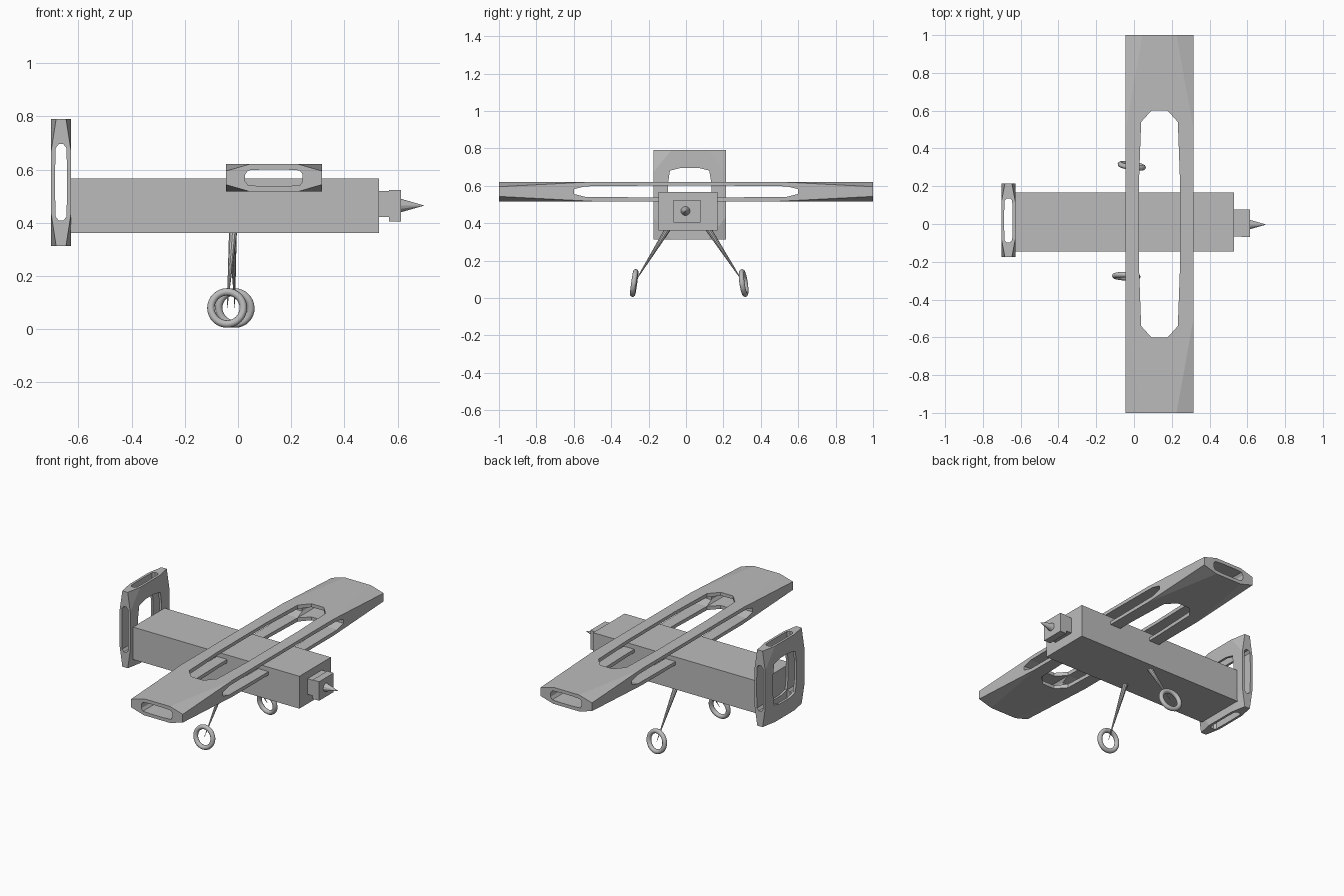
import bpy, bmesh, math
from mathutils import Vector, Matrix
from itertools import product

cube = bpy.data.objects.get("Cube")
if cube:
    bpy.data.objects.remove(cube, do_unlink=True)

GREY = (0.5, 0.5, 0.5, 1.0)
mat = bpy.data.materials.new("plain grey")
mat.use_nodes = True
mat.diffuse_color = GREY
mat.node_tree.nodes["Principled BSDF"].inputs["Base Color"].default_value = GREY


def finish(name, bm):
    bmesh.ops.recalc_face_normals(bm, faces=bm.faces)
    mesh = bpy.data.meshes.new(name)
    bm.to_mesh(mesh)
    bm.free()
    mesh.materials.append(mat)
    ob = bpy.data.objects.new(name, mesh)
    bpy.context.collection.objects.link(ob)
    return ob


def box_matrix(lo, hi):
    lo, hi = Vector(lo), Vector(hi)
    return Matrix.Translation((lo + hi) / 2) @ Matrix.Diagonal((hi - lo) / 2).to_4x4()


def box(name, lo, hi):
    bm = bmesh.new()
    bmesh.ops.create_cube(bm, size=2, matrix=box_matrix(lo, hi))
    return finish(name, bm)


def taper(name, start, end, radius, sides):
    """Cone from a round base at start to a point at end."""
    start, end = Vector(start), Vector(end)
    axis = end - start
    turn = axis.to_track_quat("Z", "Y").to_matrix().to_4x4()
    bm = bmesh.new()
    bmesh.ops.create_cone(bm, cap_ends=True, segments=sides, radius1=radius,
                          radius2=0.001, depth=axis.length,
                          matrix=Matrix.Translation((start + end) / 2) @ turn)
    return finish(name, bm)


def rounded_hole():
    """Outline of a window in a face that runs from -1 to 1."""
    quarter = [(0.6, 0.24), (0.54, 0.54), (0.24, 0.6)]
    points = []
    for _ in range(4):
        points += quarter
        quarter = [(-v, u) for u, v in quarter]
    return points


def frame(name, lo, hi):
    """Box with clipped corners and a window bored along every axis."""
    place = box_matrix(lo, hi)
    bm = bmesh.new()
    for signs in product((-1, 1), repeat=3):
        for axis in range(3):
            point = Vector(signs)
            point[axis] *= 0.5
            bm.verts.new(point)
    bmesh.ops.convex_hull(bm, input=bm.verts)
    bmesh.ops.dissolve_limit(bm, angle_limit=0.01, verts=bm.verts, edges=bm.edges)
    bm.transform(place)
    ob = finish(name, bm)

    cutters = []
    for axis in range(3):
        bm = bmesh.new()
        ring = []
        for u, v in rounded_hole():
            point = [u, v]
            point.insert(axis, -1.5)
            ring.append(bm.verts.new(point))
        face = bm.faces.new(ring)
        made = bmesh.ops.extrude_face_region(bm, geom=[face])["geom"]
        shift = Vector()
        shift[axis] = 3
        bmesh.ops.translate(bm, vec=shift, verts=[g for g in made if isinstance(g, bmesh.types.BMVert)])
        bm.transform(place)
        cutter = finish("window_cutter", bm)
        cutter.hide_render = True
        cutters.append(cutter)
        mod = ob.modifiers.new("window", "BOOLEAN")
        mod.operation = "DIFFERENCE"
        mod.solver = "EXACT"
        mod.object = cutter

    # Bake the cuts, then drop the cutters
    bpy.context.view_layer.update()
    graph = bpy.context.evaluated_depsgraph_get()
    baked = bpy.data.meshes.new_from_object(ob.evaluated_get(graph))
    ob.modifiers.clear()
    ob.data = baked
    for cutter in cutters:
        bpy.data.objects.remove(cutter, do_unlink=True)
    return ob


def wheel(name, centre, lean, yaw):
    bpy.ops.mesh.primitive_torus_add(
        location=centre, rotation=(math.radians(90 + lean), 0, math.radians(yaw)),
        major_radius=0.061, minor_radius=0.014, major_segments=32, minor_segments=12)
    ob = bpy.context.object
    ob.name = name
    ob.data.materials.append(mat)
    bpy.ops.object.shade_smooth_by_angle(angle=math.radians(40))


# Body, wing and tail
box("fuselage", (-0.63, -0.146, 0.362), (0.53, 0.168, 0.566))
frame("wing", (-0.045, -1, 0.517), (0.315, 1, 0.621))
frame("tail_frame", (-0.702, -0.175, 0.313), (-0.628, 0.214, 0.791))

# Nose
box("nose_block", (0.53, -0.065, 0.422), (0.568, 0.077, 0.52))
box("nose_plate", (0.568, -0.068, 0.404), (0.613, 0.077, 0.524))
taper("nose_spike", (0.613, -0.003, 0.465), (0.697, -0.003, 0.465), 0.025, 12)

# Landing gear: side, wheel centre, strut top, lean and yaw
gear = [("right", (-0.041, -0.277, 0.08), (-0.018, -0.095, 0.372), -8, -2),
        ("left", (-0.012, 0.308, 0.08), (-0.02, 0.117, 0.372), 8, -8)]
for side, centre, top, lean, yaw in gear:
    wheel(side + "_wheel", centre, lean, yaw)
    taper(side + "_strut", top, centre, 0.016, 10)
